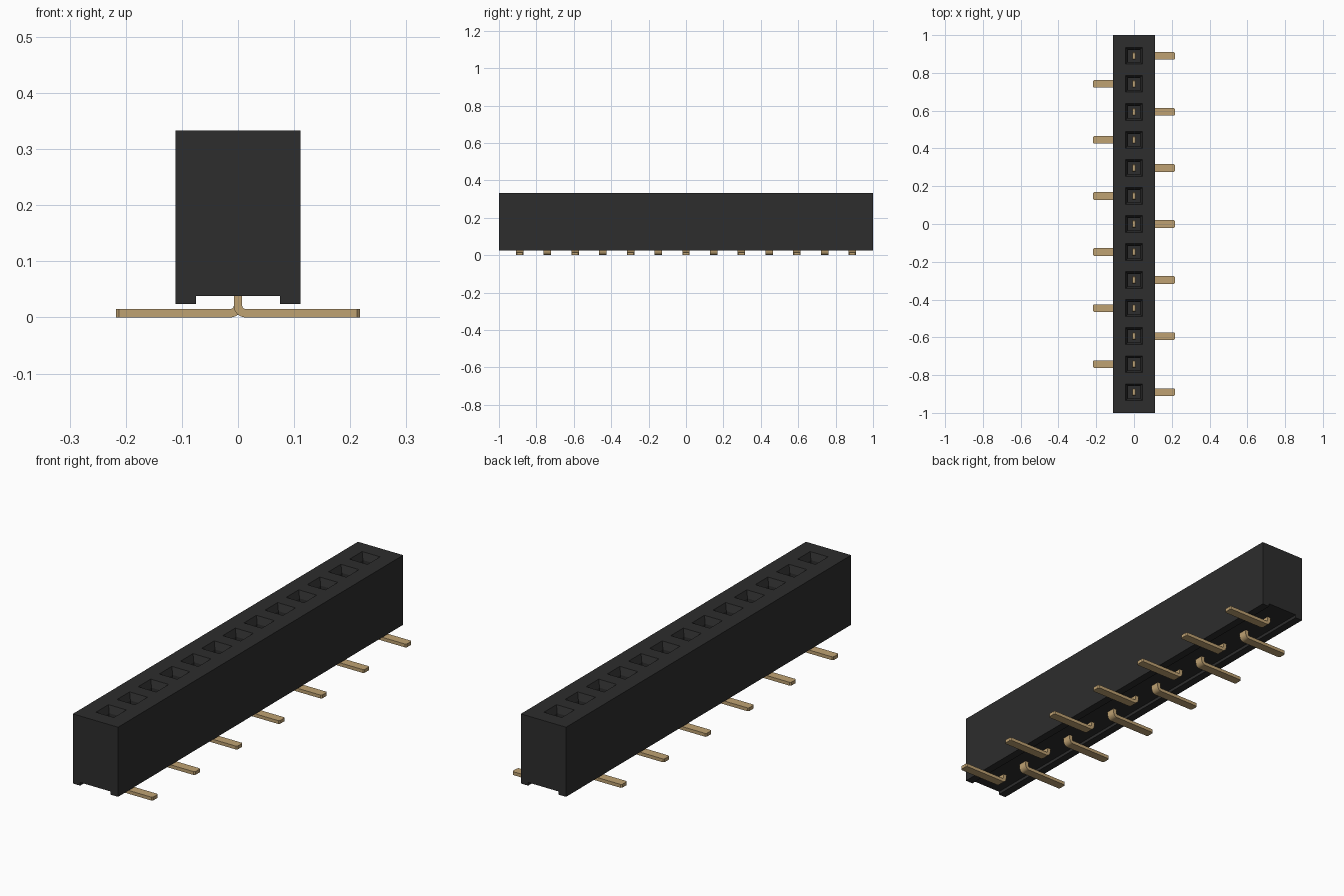
import bpy, bmesh, math

cube = bpy.data.objects.get("Cube")
if cube:
    bpy.data.objects.remove(cube, do_unlink=True)

COUNT, PITCH = 13, 0.1483
PIN_Y = [(i - (COUNT - 1) / 2) * PITCH for i in range(COUNT)]


def material(name, rgb):
    m = bpy.data.materials.new(name)
    m.diffuse_color = (*rgb, 1)
    m.use_nodes = True
    m.node_tree.nodes["Principled BSDF"].inputs["Base Color"].default_value = (*rgb, 1)
    return m


def finish(bm, name, mat):
    bmesh.ops.recalc_face_normals(bm, faces=bm.faces)
    mesh = bpy.data.meshes.new(name)
    bm.to_mesh(mesh)
    bm.free()
    mesh.materials.append(mat)
    obj = bpy.data.objects.new(name, mesh)
    bpy.context.collection.objects.link(obj)
    return obj


def loft(bm, rings):
    """Skin a list of equal closed rings and cap both ends."""
    rows = [[bm.verts.new(p) for p in ring] for ring in rings]
    n = len(rows[0])
    for a, b in zip(rows, rows[1:]):
        for i in range(n):
            j = (i + 1) % n
            bm.faces.new((a[i], a[j], b[j], b[i]))
    bm.faces.new(rows[0])
    bm.faces.new(rows[-1])
    bmesh.ops.recalc_face_normals(bm, faces=bm.faces)


black = material("black plastic", (0.026, 0.026, 0.026))
gold = material("gold plating", (0.52, 0.36, 0.17))

# Housing: channelled section run along y, with a square top cell per socket
HALF, TOP, MOUTH = 0.111, 0.333, 0.044
section = [(-HALF, 0.024), (-0.075, 0.024), (-0.075, 0.038), (0.075, 0.038),
           (0.075, 0.024), (HALF, 0.024), (HALF, TOP), (MOUTH, TOP),
           (-MOUTH, TOP), (-HALF, TOP)]
stations = [-1] + [y + s * MOUTH for y in PIN_Y for s in (-1, 1)] + [1]
bm = bmesh.new()
loft(bm, [[(x, y, z) for x, z in section] for y in stations])

# Sockets: tapered mouth, then a straight square hole
mouths = []
for f in bm.faces:
    c = f.calc_center_median()
    if f.normal.z > 0.9 and c.z > 0.3 and abs(c.x) < 0.01:
        if min(abs(c.y - y) for y in PIN_Y) < 0.01:
            mouths.append(f)
bmesh.ops.inset_individual(bm, faces=mouths, thickness=0.018, depth=-0.03)
floors = bmesh.ops.extrude_discrete_faces(bm, faces=mouths)["faces"]
bmesh.ops.translate(bm, verts=[v for f in floors for v in f.verts], vec=(0, 0, -0.22))
finish(bm, "housing", black)

# Pins: upright contact bent into a foot, feet alternating left and right
THICK, WIDE, BEND, FOOT = 0.0075, 0.02, 0.0135, 0.217


def pin(name, y, side):
    # path entries: x, z, direction angle, half width
    path = [(0, 0.26, 0, WIDE - 0.004), (0, 0.25, 0, WIDE)]
    for k in range(9):
        a = math.pi / 2 * k / 8
        path.append((BEND * (1 - math.cos(a)), THICK + BEND * (1 - math.sin(a)), a, WIDE))
    path += [(FOOT - 0.005, THICK, math.pi / 2, WIDE),
             (FOOT, THICK, math.pi / 2, WIDE - 0.005)]
    rings = []
    for x, z, a, w in path:
        nx, nz = math.cos(a) * THICK, math.sin(a) * THICK
        rings.append([(side * (x + s * nx), y + t * w, z + s * nz)
                      for s, t in ((-1, -1), (1, -1), (1, 1), (-1, 1))])
    bm = bmesh.new()
    loft(bm, rings)
    obj = finish(bm, name, gold)
    bpy.context.view_layer.objects.active = obj
    bpy.ops.object.select_all(action="DESELECT")
    obj.select_set(True)
    bpy.ops.object.shade_smooth_by_angle(angle=math.radians(25))


for i, y in enumerate(PIN_Y):
    pin(f"pin_{i + 1:02d}", y, 1 if i % 2 == 0 else -1)
